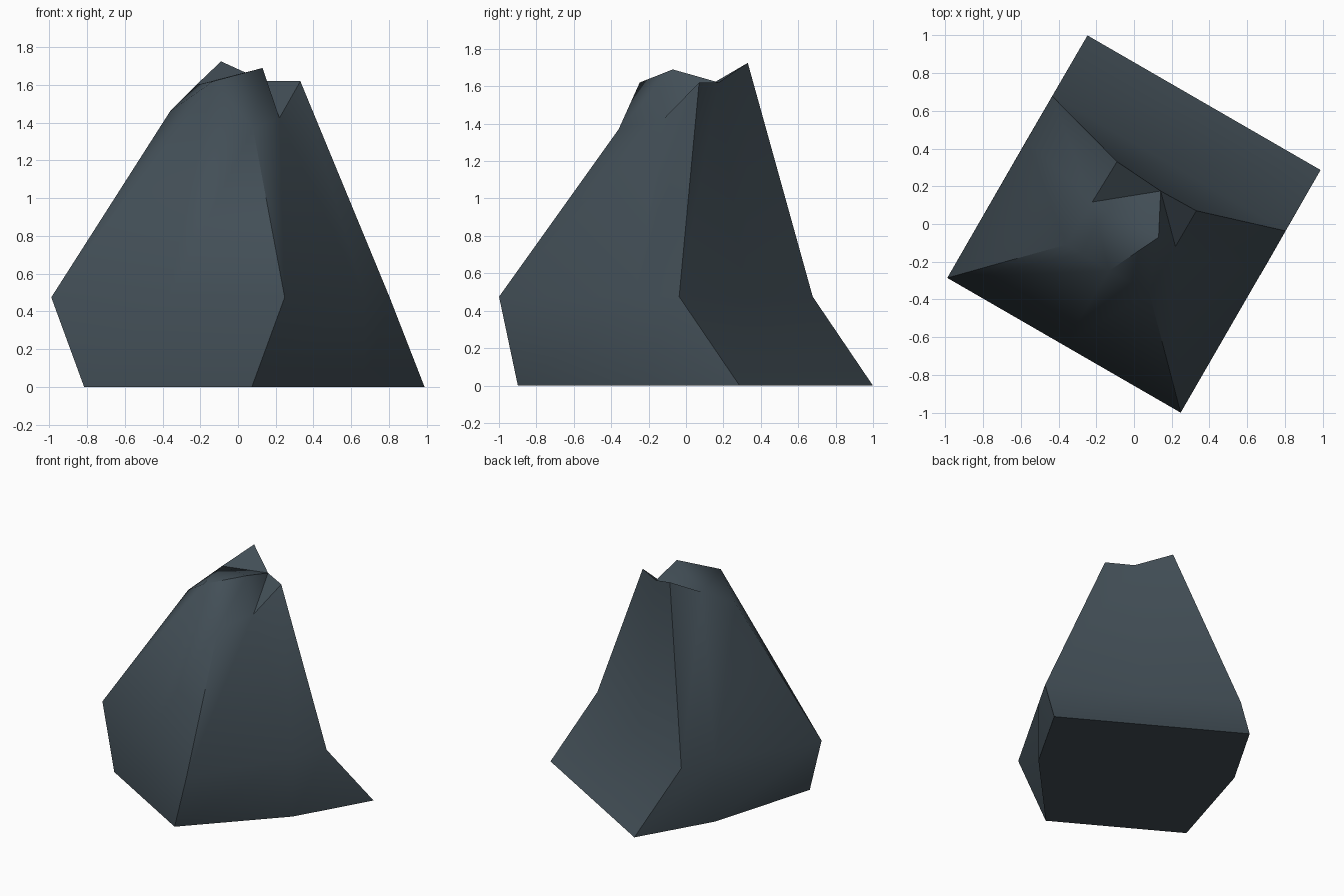
import bpy, bmesh, math
from mathutils import Matrix

cube = bpy.data.objects.get("Cube")
if cube:
    bpy.data.objects.remove(cube, do_unlink=True)

# Slate colour
slate = bpy.data.materials.new("dark_slate")
colour = (0.055, 0.077, 0.094, 1)
slate.diffuse_color = colour
slate.use_nodes = True
bsdf = next(n for n in slate.node_tree.nodes if n.type == 'BSDF_PRINCIPLED')
bsdf.inputs["Base Color"].default_value = colour
bsdf.inputs["Roughness"].default_value = 0.9

bm = bmesh.new()


def ring(front_half, side_half, back_half, front, side, back, z):
    """Corners and edge midpoints, counter-clockwise from front left."""
    return [bm.verts.new((x, y, z)) for x, y in (
        (-front_half, front), (0, front), (front_half, front),
        (side_half, side),
        (back_half, back), (0, back), (-back_half, back),
        (-side_half, side))]


def folded(a, b, c, d):
    """A four-sided facet folded along a to c."""
    bm.faces.new((a, b, c))
    bm.faces.new((a, c, d))


# Foot and shoulder outlines
foot = ring(0.513, 0.715, 0.713, -0.742, 0.1, 0.742, 0)
shoulder = ring(0.714, 0.714, 0.714, -0.742, 0.1, 0.37, 0.475)

# Broken summit: a three by three patch, front row first
summit = [[bm.verts.new(p) for p in row] for row in (
    ((-0.257, -0.275, 1.46), (0.01, -0.28, 1.62), (0.249, -0.272, 1.37)),
    ((-0.25, -0.01, 1.60), (0.148, 0.004, 1.69), (0.25, 0.006, 1.425)),
    ((-0.243, 0.241, 1.725), (0.035, 0.222, 1.62), (0.251, 0.226, 1.62)))]
for r in range(2):
    for c in range(2):
        a, b = summit[r][c:c + 2]
        d, e = summit[r + 1][c:c + 2]
        if (r, c) == (1, 0):
            folded(a, b, e, d)
        else:
            folded(b, e, d, a)

# Summit rim, counter-clockwise from front left
rim = summit[0] + [summit[1][2]] + summit[2][::-1] + [summit[1][0]]

# Underside, lower flanks and upper flanks
bm.faces.new(foot[::-1])
for i in range(8):
    j = (i + 1) % 8
    bm.faces.new((foot[i], foot[j], shoulder[j], shoulder[i]))
    folded(shoulder[i], shoulder[j], rim[j], rim[i])

bm.transform(Matrix.Rotation(math.radians(-30), 4, 'Z'))
bmesh.ops.recalc_face_normals(bm, faces=bm.faces)
mesh = bpy.data.meshes.new("rock")
bm.to_mesh(mesh)
bm.free()
mesh.materials.append(slate)

rock = bpy.data.objects.new("rock", mesh)
bpy.context.collection.objects.link(rock)
bpy.context.view_layer.objects.active = rock
rock.select_set(True)
bpy.ops.object.shade_smooth_by_angle(angle=math.radians(42))
